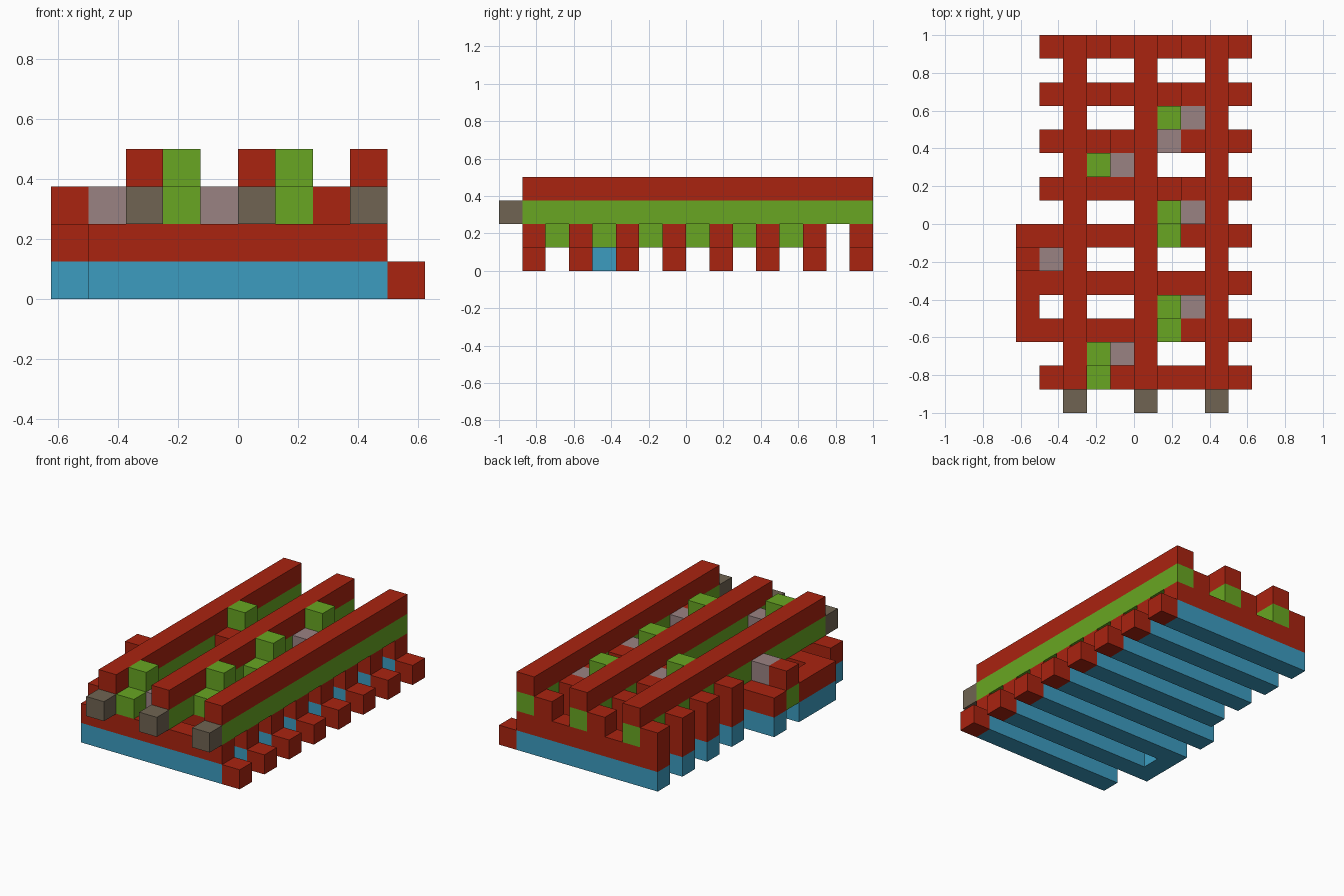
import bpy
import bmesh
from mathutils import Matrix, Vector

old = bpy.data.objects.get("Cube")
if old:
    bpy.data.objects.remove(old, do_unlink=True)

UNIT = 0.125  # edge of one block
ORIGIN = Vector((-0.625, -1.0, 0.0))


def material(name, rgb):
    mat = bpy.data.materials.new(name)
    mat.use_nodes = True
    color = (*rgb, 1.0)
    mat.diffuse_color = color
    mat.node_tree.nodes["Principled BSDF"].inputs["Base Color"].default_value = color
    return mat


RED = material("brick red", (0.40, 0.017, 0.005))
GREEN = material("leaf green", (0.138, 0.381, 0.016))
BLUE = material("water blue", (0.045, 0.332, 0.527))
GREY = material("warm grey", (0.323, 0.223, 0.223))
BROWN = material("earth brown", (0.162, 0.127, 0.084))


def block(name, mat, cell, size=(1, 1, 1)):
    """Box starting at a grid cell and covering size cells."""
    size = Vector(size)
    center = ORIGIN + (Vector(cell) + size / 2) * UNIT
    bm = bmesh.new()
    bmesh.ops.create_cube(bm, size=1.0, matrix=Matrix.Translation(center)
                          @ Matrix.Diagonal((*(size * UNIT), 1.0)))
    mesh = bpy.data.meshes.new(name)
    bm.to_mesh(mesh)
    bm.free()
    mesh.materials.append(mat)
    obj = bpy.data.objects.new(name, mesh)
    bpy.context.collection.objects.link(obj)
    return obj


# Cross ties: blue base, red top, red stub on the left end
for row in range(1, 16, 2):
    block("tie_base", BLUE, (1, row, 0), (8, 1, 1))
    block("tie_top", RED, (1, row, 1), (8, 1, 1))
    block("tie_stub", RED, (9, row, 0))

# Rails: green web, red head, brown front end
for col in (2, 5, 8):
    block("rail_web", GREEN, (col, 1, 2), (1, 15, 1))
    block("rail_head", RED, (col, 1, 3), (1, 15, 1))
    block("rail_end", BROWN, (col, 0, 2))

# Raised chairs beside the rails on the rear ties
for row in range(9, 16, 2):
    for col in (1, 4, 7):
        block("rail_chair", RED, (col, row, 2))
block("rail_chair", RED, (7, 3, 2))

# Green posts between ties, each with a grey side block and a step in front
for col, row, step in ((3, 2, GREEN), (6, 4, GREEN), (6, 8, GREEN),
                       (3, 10, RED), (6, 12, GREY)):
    block("post", GREEN, (col, row, 1), (1, 1, 3))
    block("post_side", GREY, (col + 1, row, 2))
    block("post_step", step, (col, row - 1, 2))

# Side landing joining the tie ends on the right
block("landing_base", BLUE, (0, 3, 0), (1, 3, 1))
block("landing_top", RED, (0, 3, 1), (1, 3, 1))
block("landing_rear_base", BLUE, (0, 7, 0))
block("landing_rear_top", RED, (0, 7, 1))
block("landing_post", GREEN, (0, 6, 1))
block("landing_cap", RED, (0, 6, 2))
block("landing_side", GREY, (1, 6, 2))
